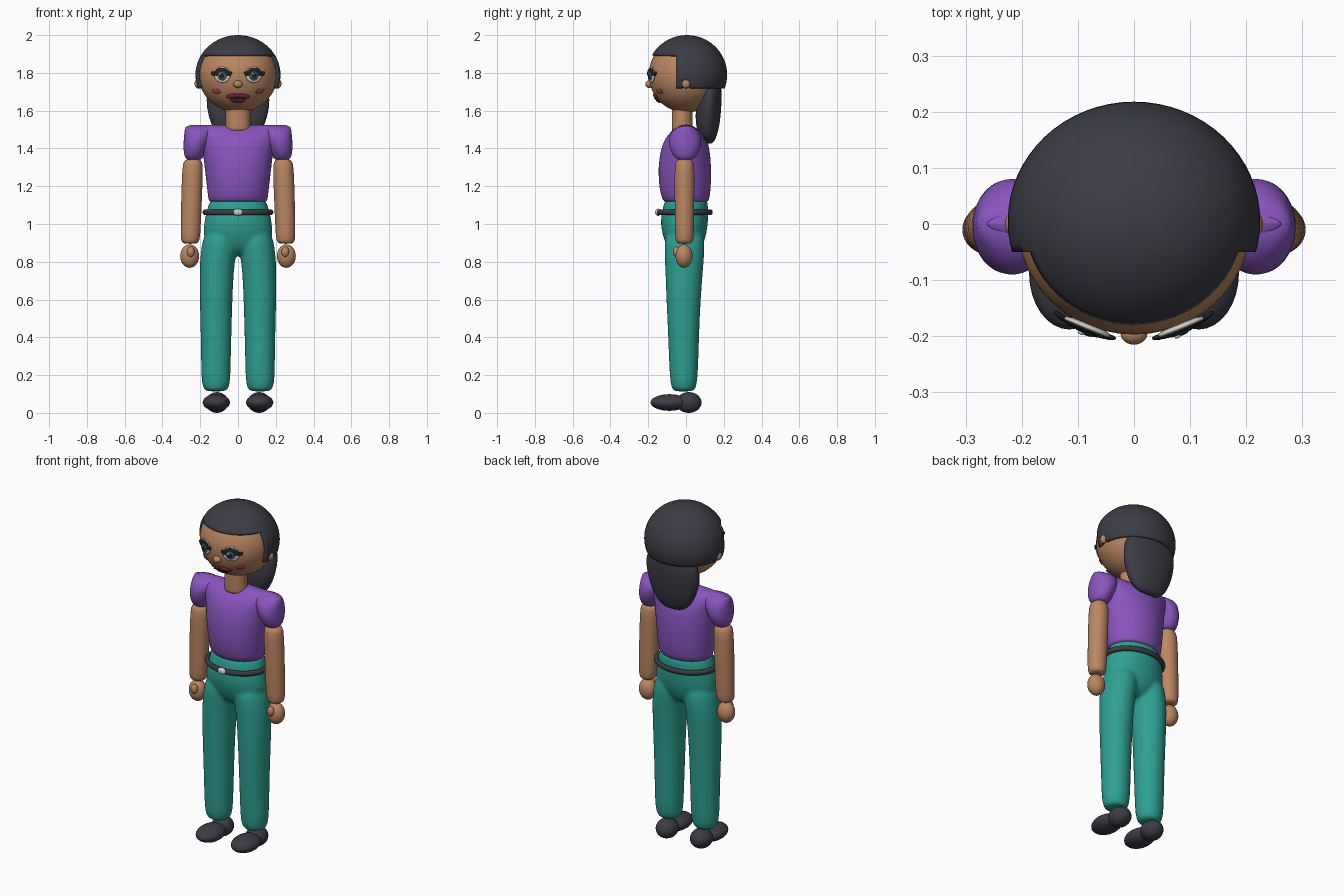
import bpy, bmesh, math
from mathutils import Vector, Quaternion

cube = bpy.data.objects.get("Cube")
if cube:
    bpy.data.objects.remove(cube)


def material(name, r, g, b):
    m = bpy.data.materials.new(name)
    m.use_nodes = True
    m.diffuse_color = (r, g, b, 1)
    bsdf = next(n for n in m.node_tree.nodes if n.type == 'BSDF_PRINCIPLED')
    bsdf.inputs["Base Color"].default_value = (r, g, b, 1)
    return m


SKIN = material("skin", 0.50, 0.24, 0.12)
HAIR = material("charcoal", 0.045, 0.045, 0.06)
PURPLE = material("purple", 0.25, 0.09, 0.51)
TEAL = material("teal", 0.028, 0.35, 0.29)
WHITE = material("eye_white", 0.65, 0.65, 0.58)
BLACK = material("lash_black", 0.015, 0.015, 0.02)
IRIS = material("iris_slate", 0.06, 0.08, 0.11)
LIPS = material("lip_red", 0.20, 0.02, 0.04)
BLUSH = material("blush", 0.36, 0.06, 0.06)
METAL = material("buckle_grey", 0.6, 0.6, 0.6)


def finish(bm, name, mat):
    """Turn a bmesh into a smooth shaded object."""
    bmesh.ops.recalc_face_normals(bm, faces=bm.faces)
    for f in bm.faces:
        f.smooth = True
    me = bpy.data.meshes.new(name)
    bm.to_mesh(me)
    bm.free()
    me.materials.append(mat)
    ob = bpy.data.objects.new(name, me)
    bpy.context.collection.objects.link(ob)
    return ob


def ball(name, mat, centre, radii, rot=None, segs=32):
    bm = bmesh.new()
    bmesh.ops.create_uvsphere(bm, u_segments=segs, v_segments=segs // 2, radius=1)
    for v in bm.verts:
        v.co = Vector(c * r for c, r in zip(v.co, radii))
        if rot:
            v.co.rotate(rot)
        v.co += Vector(centre)
    return finish(bm, name, mat)


def loft(bm, rings, sides=24):
    """Skin elliptical rings given as (z, centre x, centre y, rx, ry)."""
    loops = []
    for z, cx, cy, rx, ry in rings:
        angles = [math.tau * i / sides for i in range(sides)]
        loops.append([bm.verts.new((cx + rx * math.cos(a), cy + ry * math.sin(a), z))
                      for a in angles])
    for a, b in zip(loops, loops[1:]):
        for i in range(sides):
            j = (i + 1) % sides
            bm.faces.new((a[i], a[j], b[j], b[i]))
    bm.faces.new(loops[0][::-1])
    bm.faces.new(loops[-1])


def lofted(name, mat, *parts):
    bm = bmesh.new()
    for rings in parts:
        loft(bm, rings)
    ob = finish(bm, name, mat)
    ob.modifiers.new("round", 'SUBSURF').levels = 1
    ob.modifiers["round"].render_levels = 1
    return ob


# Head, nose and neck
HEAD = Vector((0, 0, 1.79))
HEAD_R = Vector((0.208, 0.197, 0.2))
ball("head", SKIN, HEAD, HEAD_R, segs=48)
ball("nose", SKIN, (0, -0.195, 1.74), (0.024, 0.02, 0.02))
lofted("neck", SKIN, [(z, 0, -0.02, 0.066, 0.056) for z in (1.49, 1.5, 1.56, 1.64, 1.65)])

# Hair cap: an ellipsoid cut along the fringe, sideburns, ear notch and nape
bm = bmesh.new()
bmesh.ops.create_uvsphere(bm, u_segments=64, v_segments=32, radius=1)
for v in bm.verts:
    v.co = Vector((v.co.x * 0.225, v.co.y * 0.213 + 0.005, v.co.z * 0.21 + 1.79))
FRINGE, NAPE, BURN = 1.895, 1.718, -0.05
NOTCH_TOP, NOTCH_FRONT, NOTCH_BACK = 1.75, -0.018, 0.02
cuts = [((0, 0, z), (0, 0, 1)) for z in (FRINGE, NAPE, NOTCH_TOP)]
cuts += [((0, y, 0), (0, 1, 0)) for y in (BURN, NOTCH_FRONT, NOTCH_BACK)]
for point, normal in cuts:
    bmesh.ops.bisect_plane(bm, geom=bm.verts[:] + bm.edges[:] + bm.faces[:],
                           plane_co=point, plane_no=normal)


def bare(c):
    notch = c.z < NOTCH_TOP and NOTCH_FRONT < c.y < NOTCH_BACK
    return c.z < NAPE or notch or (c.z < FRINGE and c.y < BURN)


bmesh.ops.delete(bm, geom=[f for f in bm.faces if bare(f.calc_center_median())],
                 context='FACES')
cap = finish(bm, "hair_cap", HAIR)
solid = cap.modifiers.new("thickness", 'SOLIDIFY')
solid.thickness, solid.offset = 0.018, -1
bpy.context.view_layer.objects.active = cap
cap.select_set(True)
bpy.ops.object.shade_smooth_by_angle(angle=math.radians(40))
cap.select_set(False)

lofted("hair_tail", HAIR, [
    (1.425, 0, 0.12, 0.04, 0.015), (1.435, 0, 0.12, 0.075, 0.03),
    (1.47, 0, 0.115, 0.115, 0.05), (1.53, 0, 0.115, 0.145, 0.065),
    (1.61, 0, 0.118, 0.168, 0.069), (1.7, 0, 0.13, 0.17, 0.062),
    (1.77, 0, 0.13, 0.13, 0.05)])


# Face features hug the head surface
def feature(name, mat, x, z, rx, rz, lift=0.0, depth=0.005, roll=0.0):
    dx, dz = x / HEAD_R.x, (z - HEAD.z) / HEAD_R.z
    p = Vector((x, -HEAD_R.y * math.sqrt(1 - dx * dx - dz * dz), z - HEAD.z))
    n = Vector(c / r ** 2 for c, r in zip(p, HEAD_R)).normalized()
    rot = n.to_track_quat('Z', 'Y') @ Quaternion((0, 0, 1), roll)
    ball(name, mat, HEAD + p + n * lift, (rx, rz, depth), rot, 24)


for side, s in (("left", 1), ("right", -1)):
    feature(side + "_eye_white", WHITE, s * 0.082, 1.79, 0.047, 0.043, 0.003, 0.008)
    feature(side + "_eyelid", BLACK, s * 0.083, 1.802, 0.042, 0.024, 0.009)
    feature(side + "_iris", IRIS, s * 0.08, 1.785, 0.025, 0.025, 0.011)
    feature(side + "_pupil", BLACK, s * 0.08, 1.785, 0.014, 0.014, 0.014, 0.004)
    feature(side + "_eye_glint", WHITE, s * 0.08 - 0.008, 1.795, 0.006, 0.006, 0.017, 0.003)
    for i, (x, z, roll) in enumerate([(0.045, 1.795, -0.6), (0.125, 1.795, 0.5)]):
        feature(f"{side}_lash_{i}", BLACK, s * x, z, 0.017, 0.011, 0.009, 0.005, s * roll)
    feature(side + "_cheek", BLUSH, s * 0.115, 1.702, 0.027, 0.016, 0.001)
    feature(side + "_upper_lip", LIPS, s * 0.028, 1.678, 0.038, 0.014, 0.002, 0.008, -s * 0.15)
    ball(side + "_ear", SKIN, (s * 0.212, 0, 1.743), (0.018, 0.023, 0.025))
feature("lower_lip", LIPS, 0, 1.66, 0.04, 0.024, 0.002, 0.009)
feature("mouth_line", BLACK, 0, 1.67, 0.045, 0.003, 0.009, 0.004)

# Blouse with puffed sleeves
lofted("blouse", PURPLE, [
    (1.115, 0, 0, 0.15, 0.112), (1.12, 0, 0, 0.157, 0.122),
    (1.18, 0, -0.005, 0.164, 0.138), (1.3, 0, -0.007, 0.178, 0.143),
    (1.4, 0, -0.004, 0.19, 0.13), (1.45, 0, 0, 0.205, 0.112),
    (1.495, 0, 0, 0.24, 0.078), (1.52, 0, 0, 0.272, 0.035),
    (1.526, 0, 0, 0.27, 0.018)])
for side, s in (("left", 1), ("right", -1)):
    lofted(side + "_sleeve", PURPLE, [
        (1.338, s * 0.232, -0.005, 0.03, 0.03), (1.345, s * 0.233, -0.005, 0.045, 0.05),
        (1.375, s * 0.232, -0.005, 0.056, 0.072), (1.42, s * 0.222, -0.005, 0.068, 0.088),
        (1.47, s * 0.212, -0.005, 0.074, 0.086), (1.505, s * 0.205, -0.003, 0.077, 0.06),
        (1.523, s * 0.2, 0, 0.076, 0.025)])

    # Arms and hands
    lofted(side + "_arm", SKIN, [
        (0.895, s * 0.253, -0.008, 0.03, 0.03), (0.903, s * 0.253, -0.008, 0.046, 0.045),
        (0.93, s * 0.252, -0.008, 0.053, 0.05), (1.1, s * 0.247, -0.008, 0.055, 0.052),
        (1.3, s * 0.24, -0.008, 0.056, 0.054), (1.333, s * 0.239, -0.008, 0.049, 0.047),
        (1.345, s * 0.238, -0.008, 0.03, 0.03)])
    ball(side + "_hand", SKIN, (s * 0.256, -0.01, 0.83), (0.05, 0.045, 0.062))
    ball(side + "_thumb", SKIN, (s * 0.25, -0.05, 0.853), (0.02, 0.02, 0.028))

    # Shoes
    ball(side + "_shoe_toe", HAIR, (s * 0.115, -0.088, 0.055), (0.072, 0.1, 0.044))
    ball(side + "_shoe_heel", HAIR, (s * 0.112, 0.015, 0.055), (0.06, 0.067, 0.055))

# Trousers: hips and two legs fused into one soft surface
hips = [(0.83, 0, -0.005, 0.08, 0.04), (0.86, 0, -0.006, 0.13, 0.085),
        (0.92, 0, -0.008, 0.188, 0.112), (1.0, 0, -0.01, 0.183, 0.128),
        (1.06, 0, -0.005, 0.17, 0.124), (1.12, 0, 0, 0.152, 0.116),
        (1.13, 0, 0, 0.145, 0.11)]
legs = [[(0.113, s * 0.117, -0.012, 0.045, 0.045), (0.122, s * 0.117, -0.012, 0.065, 0.062),
         (0.16, s * 0.117, -0.012, 0.077, 0.072), (0.25, s * 0.117, -0.012, 0.079, 0.078),
         (0.45, s * 0.116, -0.013, 0.083, 0.084), (0.6, s * 0.116, -0.013, 0.087, 0.092),
         (0.75, s * 0.113, -0.01, 0.091, 0.1), (0.84, s * 0.105, -0.008, 0.095, 0.106),
         (0.92, s * 0.093, -0.008, 0.095, 0.108), (0.97, s * 0.085, -0.008, 0.08, 0.09)]
        for s in (1, -1)]
trousers = lofted("trousers", TEAL, hips, *legs)
fuse = trousers.modifiers.new("fuse", 'REMESH')
fuse.mode, fuse.voxel_size, fuse.use_smooth_shade = 'VOXEL', 0.01, True
soft = trousers.modifiers.new("soften", 'SMOOTH')
soft.factor, soft.iterations = 0.5, 6

# Belt and buckle
bpy.ops.mesh.primitive_torus_add(major_radius=1, minor_radius=0.085, major_segments=64,
                                 minor_segments=12)
belt = bpy.context.object
belt.name = "belt"
for v in belt.data.vertices:
    v.co = Vector((v.co.x * 0.173, v.co.y * 0.136 - 0.006, v.co.z * 0.18 + 1.062))
belt.data.materials.append(HAIR)
bpy.ops.object.shade_smooth()
ball("buckle", METAL, (0, -0.148, 1.062), (0.026, 0.015, 0.019))
